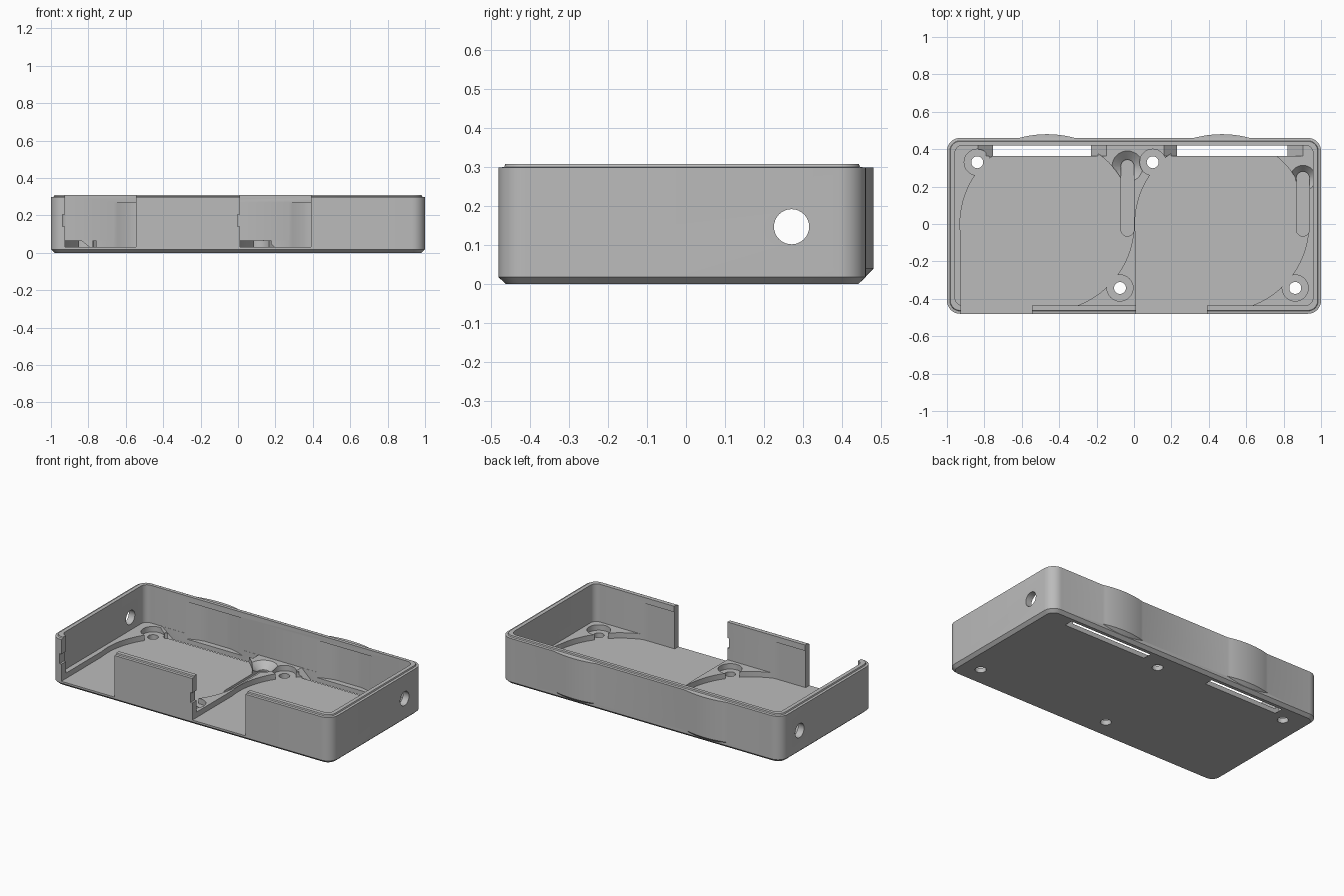
import bpy, bmesh, math
from mathutils import Matrix

if "Cube" in bpy.data.objects:
    bpy.data.objects.remove(bpy.data.objects["Cube"])

grey = bpy.data.materials.new("grey_plastic")
grey.diffuse_color = (0.5, 0.5, 0.5, 1)
grey.use_nodes = True
grey.node_tree.nodes["Principled BSDF"].inputs["Base Color"].default_value = grey.diffuse_color


def loft(name, rings):
    """Closed solid through rings [(z, [(x, y), ...]), ...] of equal point count."""
    bm = bmesh.new()
    loops = [[bm.verts.new((x, y, z)) for x, y in pts] for z, pts in rings]
    n = len(loops[0])
    for a, b in zip(loops, loops[1:]):
        for i in range(n):
            j = (i + 1) % n
            bm.faces.new((a[i], a[j], b[j], b[i]))
    bm.faces.new(loops[0][::-1])
    bm.faces.new(loops[-1])
    bmesh.ops.recalc_face_normals(bm, faces=bm.faces)
    me = bpy.data.meshes.new(name)
    bm.to_mesh(me)
    bm.free()
    me.materials.append(grey)
    ob = bpy.data.objects.new(name, me)
    bpy.context.collection.objects.link(ob)
    return ob


def rrect(x0, x1, y0, y1, r, n=8):
    pts = []
    for k, (cx, cy) in enumerate([(x1 - r, y1 - r), (x0 + r, y1 - r), (x0 + r, y0 + r), (x1 - r, y0 + r)]):
        for i in range(n + 1):
            a = (k + i / n) * math.pi / 2
            pts.append((cx + r * math.cos(a), cy + r * math.sin(a)))
    return pts


def rect(x0, x1, y0, y1):
    return [(x0, y0), (x1, y0), (x1, y1), (x0, y1)]


def circle(cx, cy, r, n=32):
    return [(cx + r * math.cos(2 * math.pi * i / n), cy + r * math.sin(2 * math.pi * i / n)) for i in range(n)]


def combine(tool, op='DIFFERENCE'):
    bpy.context.view_layer.objects.active = tray
    m = tray.modifiers.new("bool", 'BOOLEAN')
    m.operation, m.solver, m.object = op, 'EXACT', tool
    bpy.ops.object.modifier_apply(modifier=m.name)
    bpy.data.objects.remove(tool)


def cut(pts, z0, z1):
    combine(loft("cutter", [(z0, pts), (z1, pts)]))


def outer(d):
    return rrect(-1 + d, 1 - d, -0.48 + d, 0.46 - d, 0.07 - d)


# Outer shell with bottom chamfer and stepped lip
tray = loft("tray", [(0, outer(0.02)), (0.018, outer(0)), (0.298, outer(0)),
                     (0.3, outer(0.015)), (0.308, outer(0.018))])

FLOOR, LEDGE = 0.03, 0.065
fans = (-0.465, 0.47)


def bulge_arc(cx, r):
    angs = [math.radians(-17 + 34 * i / 20) for i in range(21)]
    return [(cx + r * math.sin(a), -0.09 + r * math.cos(a)) for a in angs]


# Bulges on the back wall
for cx in fans:
    combine(loft("bulge", [(0.018, bulge_arc(cx, 0.548)), (0.04, bulge_arc(cx, 0.57)),
                           (0.298, bulge_arc(cx, 0.57))]), 'UNION')

# Cavity above the raised ledge
cut(rrect(-0.957, 0.957, -0.435, 0.42, 0.04), LEDGE, 0.5)

# Per fan: round pocket, two ears, outlet opening with notch
for cx, ears in zip(fans, (((-0.838, 0.33), (-0.075, -0.342)), ((0.1, 0.33), (0.862, -0.342)))):
    pocket = [(x, max(-0.442, min(0.455, y))) for x, y in circle(cx, 0, 0.465, 96)]
    cut(pocket, FLOOR, 0.27)
    a = cx - 0.46
    cut(rect(a, a + 0.38, -0.6, 0), FLOOR, 0.5)
    cut(rect(a - 0.013, a + 0.05, -0.6, -0.4), 0.14, 0.205)
    for x, y in ears:
        cut(circle(x, y, 0.07), FLOOR, LEDGE + 0.01)
        cut(circle(x, y, 0.032), -0.1, 0.1)

# Air slots with sloped ends along the back
for x0, x1, w0, w1 in ((-0.754, -0.23, -0.84, -0.14), (0.23, 0.82, 0.155, 0.91)):
    combine(loft("slot", [(-0.01, rect(x0, x1, 0.363, 0.419)), (0.0, rect(x0, x1, 0.363, 0.419)),
                          (LEDGE + 0.005, rect(w0, w1, 0.363, 0.419))]))

# Wire channels ending in conical dishes
for x, y, r in ((-0.035, 0.308, 0.085), (0.903, 0.245, 0.07)):
    combine(loft("dish", [(0.025, circle(x, y, 0.036)), (LEDGE + 0.002, circle(x, y, r))]))
    cut(rrect(x - 0.035, x + 0.035, -0.065, y + 0.035, 0.0349), 0.015, LEDGE + 0.02)

# Cable holes through both side walls
for s in (-1, 1):
    hole = loft("hole", [(-0.1, circle(0, 0, 0.045)), (0.1, circle(0, 0, 0.045))])
    hole.data.transform(Matrix.Translation((s, 0.27, 0.147)) @ Matrix.Rotation(math.pi / 2, 4, 'Y'))
    combine(hole)

# Smooth curved walls, keep edges sharp
bpy.ops.object.select_all(action='DESELECT')
tray.select_set(True)
bpy.context.view_layer.objects.active = tray
bpy.ops.object.shade_smooth_by_angle(angle=math.radians(25))
